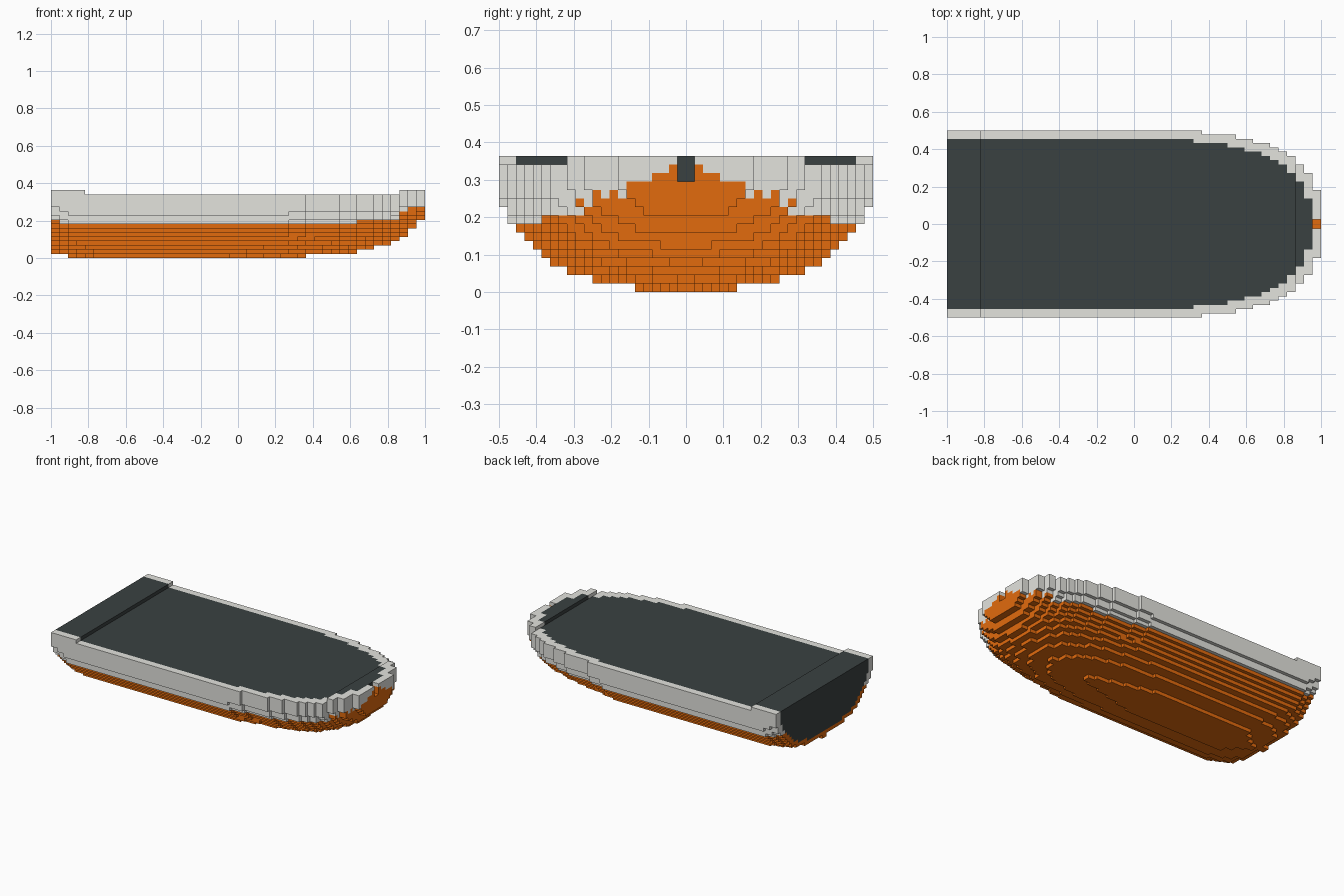
import bpy, bmesh
from mathutils import Vector

if "Cube" in bpy.data.objects:
    bpy.data.objects.remove(bpy.data.objects["Cube"])

NX, NY, NZ = 44, 22, 16                      # block counts: length, half beam, height
SIZE = Vector((2 / NX, 0.5 / NY, 0.5 / NY))  # one block


def lerp(points, x):
    """Piecewise linear curve through points."""
    if x <= points[0][0]:
        return points[0][1]
    for (x0, y0), (x1, y1) in zip(points, points[1:]):
        if x <= x1:
            return y0 + (y1 - y0) * (x - x0) / (x1 - x0)
    return points[-1][1]


def step(points, x):
    """Value of the last step that starts at or before x."""
    return [v for start, v in points if start <= x][-1]


# Hull lines: half beam in plan, keel height, height of full beam, midship section
PLAN = [(0, 22), (30, 21), (34, 20), (36, 19), (38, 18), (39, 17),
        (40, 16), (41, 14), (42, 12), (43, 8)]
KEEL = [(0, 1.4), (1, 0.7), (2, 0.45), (5, 0), (20, 0), (31, 0.5), (35, 1.4),
        (36, 1.6), (38, 2.6), (39, 3.3), (40, 4.2), (41, 5.2), (42, 6.8), (43, 8.5)]
FLARE = [(0, 14), (1, 13), (2, 12), (27, 12), (29, 13.4), (43, 13)]
SECTION = [(-0.5, 0), (0, 6), (1, 11), (2, 14), (3, 16), (4, 17), (5, 18),
           (6, 19), (7, 20), (8, 21), (9, 21), (10, 22)]
DEPTH = 12
# Paint line along the hull, and single blocks where it sits one higher
PAINT = [(0, 9), (1, 8), (36, 9), (41, 10), (42, 11)]
PAINT_BUMPS = {(40, 15), (41, 12), (42, 8), (42, 10)}
STEM_PAINT = [(0, 15), (2, 14), (4, 13), (7, 12)]


def half_width(i, k):
    if not (0 <= i < NX and 0 <= k < NZ):
        return 0
    keel = lerp(KEEL, i)
    rise = (k - keel + 0.5) / (lerp(FLARE, i) - keel)
    return int(step(PLAN, i) * lerp(SECTION, rise * DEPTH - 0.5) / NY + 0.5)


WIDTH = {(i, k): half_width(i, k) for i in range(-1, NX + 1) for k in range(-1, NZ + 1)}


def part_at(i, j, k):
    """Name of the part that fills a block, or None."""
    if j >= WIDTH[i, k]:
        return None
    raised = i < 4 or i >= 41
    if k >= (16 if raised else 15):
        return None
    if i == NX - 1 and j == 0 and k >= 13:   # stem notch
        return None
    if j < min(WIDTH[i, k] - 2, WIDTH[i + 1, k] - 2, WIDTH[i, k - 1] - 1):
        return "deck"
    if i == NX - 1:                          # stepped paint on the stem
        top = step(STEM_PAINT, j)
    else:
        top = step(PAINT, i) + ((i, j) in PAINT_BUMPS)
    return "lower_hull" if k < top else "topsides"


blocks = {}
for i in range(NX):
    for j in range(NY):
        for k in range(NZ):
            part = part_at(i, j, k)
            if part:
                blocks[i, j, k] = part


def make_material(name, colour):
    mat = bpy.data.materials.new(name)
    mat.use_nodes = True
    mat.diffuse_color = (*colour, 1)
    mat.node_tree.nodes["Principled BSDF"].inputs["Base Color"].default_value = (*colour, 1)
    return mat


def build_part(name, mat):
    """Outer skin of all blocks of one part, mirrored across the centreline."""
    bm = bmesh.new()
    verts = {}

    def vert(cell):
        if cell not in verts:
            i, j, k = cell
            verts[cell] = bm.verts.new((i * SIZE.x - 1, j * SIZE.y, k * SIZE.z))
        return verts[cell]

    for cell, part in blocks.items():
        if part != name:
            continue
        for axis in range(3):
            for side in (0, 1):
                near = list(cell)
                near[axis] += 2 * side - 1
                if tuple(near) in blocks or near[1] < 0:
                    continue
                u, v = (axis + 1) % 3, (axis + 2) % 3
                ring = []
                for du, dv in ((0, 0), (1, 0), (1, 1), (0, 1)):
                    corner = list(cell)
                    corner[axis] += side
                    corner[u] += du
                    corner[v] += dv
                    ring.append(vert(tuple(corner)))
                bm.faces.new(ring if side else ring[::-1])
    bmesh.ops.dissolve_limit(bm, angle_limit=0.01, verts=bm.verts, edges=bm.edges)
    mesh = bpy.data.meshes.new(name)
    bm.to_mesh(mesh)
    bm.free()
    mesh.materials.append(mat)
    obj = bpy.data.objects.new(name, mesh)
    bpy.context.collection.objects.link(obj)
    mirror = obj.modifiers.new("mirror", 'MIRROR')
    mirror.use_axis = (False, True, False)
    mirror.merge_threshold = 0.0005


# Orange bottom, grey sides and rim, dark deck with transom
build_part("lower_hull", make_material("orange", (0.76, 0.145, 0.004)))
build_part("topsides", make_material("light_grey", (0.77, 0.77, 0.73)))
build_part("deck", make_material("dark_slate", (0.042, 0.053, 0.053)))
